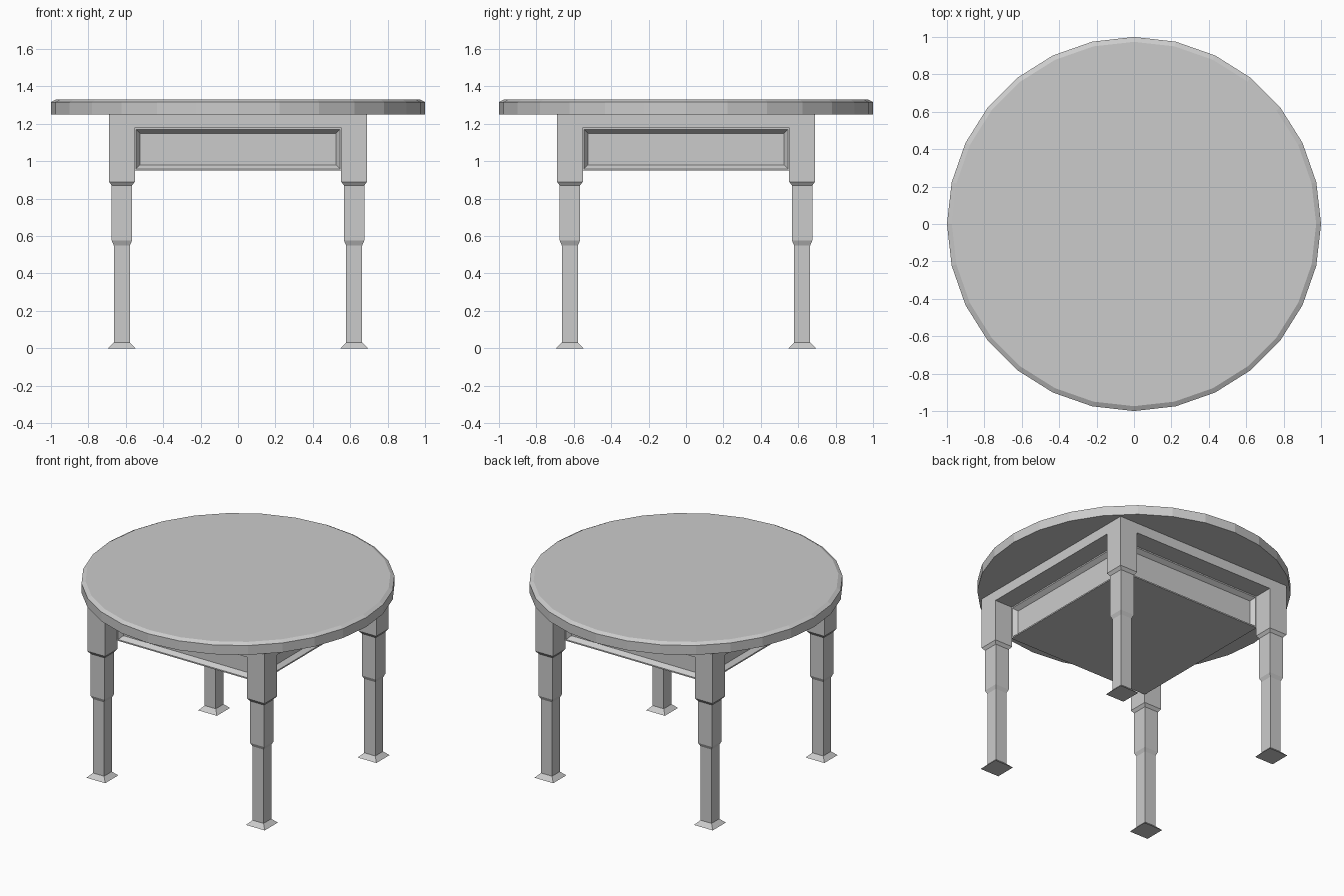
import bpy, bmesh, math

if "Cube" in bpy.data.objects:
    bpy.data.objects.remove(bpy.data.objects["Cube"])


def stack(name, rings, sides, loc=(0, 0), bottom=True, top=True):
    """Loft regular polygon rings [(half_size, z), ...]; squares are axis aligned."""
    bm = bmesh.new()
    turn, grow = (math.pi / 4, math.sqrt(2)) if sides == 4 else (0, 1)
    loops = []
    for r, z in rings:
        loops.append([bm.verts.new((r * grow * math.cos(turn + math.tau * i / sides),
                                    r * grow * math.sin(turn + math.tau * i / sides), z))
                      for i in range(sides)])
    for a, b in zip(loops, loops[1:]):
        for i in range(sides):
            j = (i + 1) % sides
            bm.faces.new((a[i], a[j], b[j], b[i]))
    if bottom:
        bm.faces.new(loops[0][::-1])
    if top:
        bm.faces.new(loops[-1])
    mesh = bpy.data.meshes.new(name)
    bm.to_mesh(mesh)
    bm.free()
    obj = bpy.data.objects.new(name, mesh)
    obj.location = (loc[0], loc[1], 0)
    bpy.context.collection.objects.link(obj)
    return obj


# Round top with chamfered upper rim
stack("table_top", [(1.0, 1.25), (1.0, 1.316), (0.974, 1.33)], 28)

# Square rail under the top, flush with the outside of the legs
stack("apron_rail", [(0.555, 1.18), (0.69, 1.18), (0.69, 1.25)], 4, bottom=False, top=False)

# Stepped square legs with flared feet
leg_profile = [(0.073, 0), (0.043, 0.03), (0.043, 0.55), (0.054, 0.575),
               (0.054, 0.87), (0.069, 0.89), (0.069, 1.18)]
for side, x in (("left", -0.621), ("right", 0.621)):
    for end, y in (("front", -0.621), ("back", 0.621)):
        stack(f"{end}_{side}_leg", leg_profile, 4, (x, y), top=False)

# Box below the rail, each side sunk into a bevelled panel
box = stack("apron_box", [(0.555, 0.95), (0.555, 1.18)], 4, top=False)
bm = bmesh.new()
bm.from_mesh(box.data)
bm.normal_update()
panels = [f for f in bm.faces if abs(f.normal.z) < 0.5]
bmesh.ops.inset_individual(bm, faces=panels, thickness=0.013)
bmesh.ops.inset_individual(bm, faces=panels, thickness=0.03, depth=-0.03)
bm.to_mesh(box.data)
bm.free()
